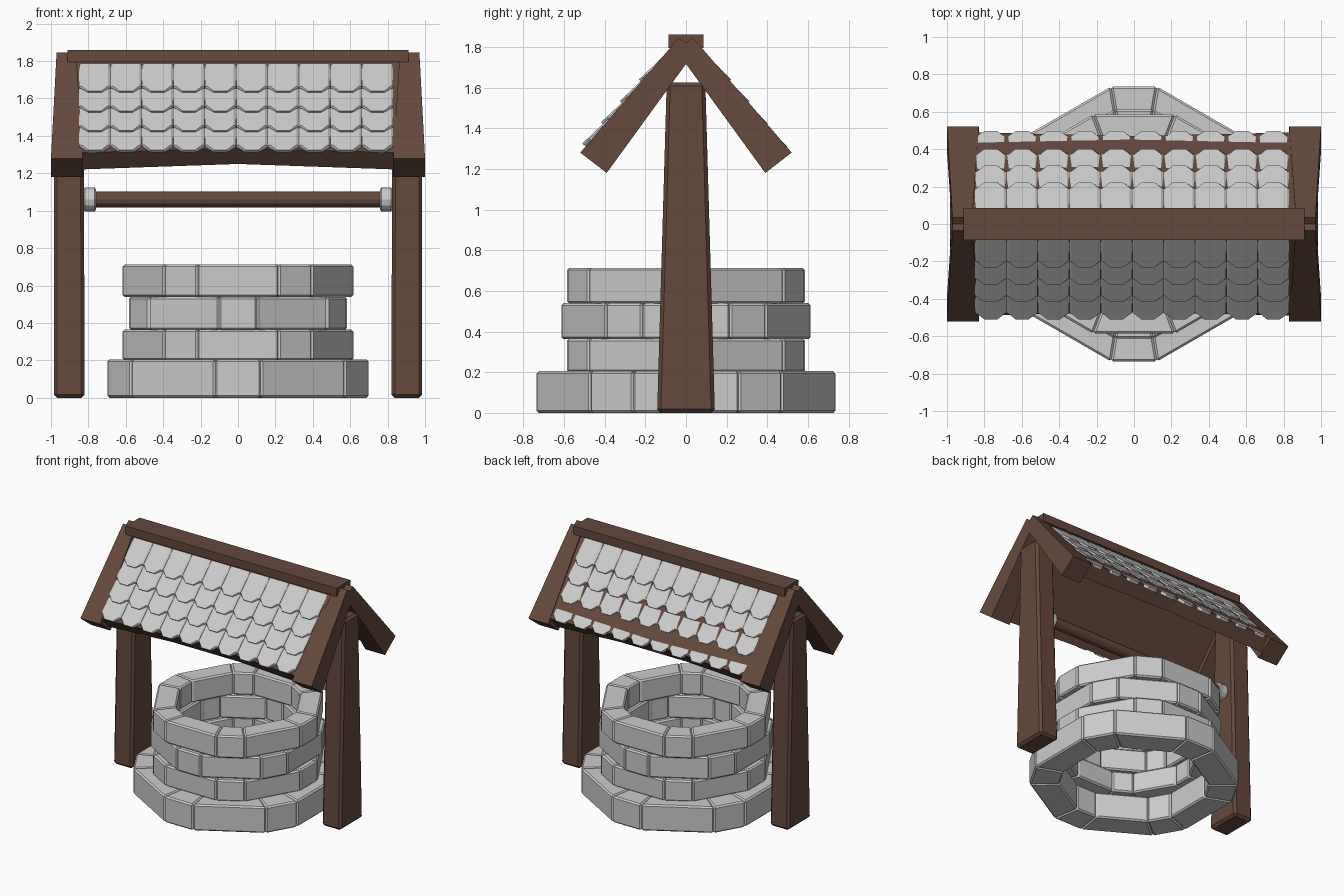
import bpy, bmesh
from math import sin, cos, radians, pi
from mathutils import Vector

if "Cube" in bpy.data.objects:
    bpy.data.objects.remove(bpy.data.objects["Cube"])

wood = bpy.data.materials.new("brown_wood")
wood.diffuse_color = (0.13, 0.065, 0.045, 1)
wood.use_nodes = True
wood.node_tree.nodes["Principled BSDF"].inputs["Base Color"].default_value = wood.diffuse_color


def loft(bm, loops):
    """Closed solid through matching loops of 3D points."""
    rings = [[bm.verts.new(p) for p in lp] for lp in loops]
    n = len(rings[0])
    for a, b in zip(rings, rings[1:]):
        for i in range(n):
            j = (i + 1) % n
            bm.faces.new((a[i], a[j], b[j], b[i]))
    bm.faces.new(rings[0][::-1])
    bm.faces.new(rings[-1])


def make(name, solids, bevel=0, mat=None):
    """One object from a list of lofted solids."""
    bm = bmesh.new()
    for s in solids:
        loft(bm, s)
    bmesh.ops.recalc_face_normals(bm, faces=bm.faces)
    me = bpy.data.meshes.new(name)
    bm.to_mesh(me)
    bm.free()
    ob = bpy.data.objects.new(name, me)
    bpy.context.collection.objects.link(ob)
    if mat:
        me.materials.append(mat)
    if bevel:
        m = ob.modifiers.new("bevel", "BEVEL")
        m.width, m.segments = bevel, 1
    return ob


def rect(x0, x1, y, z):
    return [(x0, -y, z), (x1, -y, z), (x1, y, z), (x0, y, z)]


def disc(x, r, z, sides=12):
    return [(x, r * cos(2 * pi * i / sides), z + r * sin(2 * pi * i / sides))
            for i in range(sides)]


# stone rings: alternating narrow and wide blocks, each course turned by 30 degrees
def ring(name, r_in, r_out, z0, z1, turn):
    blocks = []
    for k in range(12):
        half = radians(9.5 if k % 2 == 0 else 20.5)
        c = radians(30 * k + turn)
        lo = [(r * cos(a), r * sin(a)) for r, a in
              ((r_in, c - half), (r_out, c - half), (r_out, c + half), (r_in, c + half))]
        blocks.append([[(x, y, z) for x, y in lo] for z in (z0, z1)])
    make(name, blocks, 0.011)


ring("base_stones", 0.53, 0.745, 0.0, 0.205, 30)
ring("lower_stones", 0.455, 0.625, 0.2, 0.365, 0)
ring("middle_stones", 0.455, 0.622, 0.363, 0.54, 30)
ring("top_stones", 0.455, 0.625, 0.538, 0.713, 0)

# posts, rafters and bar collars at both ends
for s, side in ((-1, "left"), (1, "right")):
    make(side + "_post", [[rect(s * 0.82, s * 0.985, 0.142, 0),
                           rect(s * 0.825, s * 0.985, 0.095, 1.625)]], 0.018, wood)
    rafters = []
    for f in (-1, 1):
        low = [(0.52, 1.28), (0.39, 1.18)]
        top = [(0.035, 1.845), (-0.05, 1.785)]
        rafters.append([
            [(s * x, f * y, z) for x, (y, z) in
             ((xa, e[0]), (xb, e[0]), (xb, e[1]), (xa, e[1]))]
            for e, xa, xb in ((low, 0.83, 1.0), (top, 0.865, 0.97))])
    make(side + "_rafters", rafters, 0, wood)
    make(side + "_collar", [[disc(s * 0.76, 0.063, 1.06), disc(s * 0.825, 0.063, 1.06)]], 0.006)

# winding bar and ridge beam
make("winding_bar", [[disc(-0.78, 0.042, 1.06), disc(0.78, 0.042, 1.06)]], 0, wood)
make("ridge_beam", [[rect(-0.912, 0.912, 0.086, 1.795), rect(-0.912, 0.912, 0.086, 1.86)]], 0, wood)

# roof boards, a little shorter in the middle
boards = []
for f in (-1, 1):
    boards.append([[(x, f * (0.06), 1.80), (x, f * (0.49 - 0.02 * m), 1.31 + 0.025 * m),
                    (x, f * (0.415 - 0.02 * m), 1.22 + 0.03 * m), (x, f * 0.01, 1.755)]
                   for x, m in ((-0.86, 0), (0, 1), (0.86, 0))])
make("roof_boards", boards, 0, wood)

# overlapping tiles with clipped lower corners
COLS, W = 10, 0.168
for f, name, top, low in ((-1, "front_tiles", (0.09, 1.80), (0.51, 1.325)),
                          (1, "back_tiles", (0.085, 1.805), (0.497, 1.31))):
    top, low = Vector((0, f * top[0], top[1])), Vector((0, f * low[0], low[1]))
    total = (low - top).length
    d = (low - top) / total
    n = Vector((0, f * -d.z, f * d.y))
    tiles = []
    for row, end in enumerate((0.215, 0.355, 0.495, total)):
        start = max(0, end - 0.21)
        L = end - start
        for c in range(COLS):
            cx = -0.85 + W * (c + 0.5)
            h = W / 2 - 0.001
            loops = []
            for lift, inset in ((-0.022, 0), (-0.008, 0), (0.0, 0.012)):
                shape = [(-h + inset, 0), (h - inset, 0), (h - inset, L - 0.04),
                         (h * 0.42, L), (-h * 0.42, L), (-h + inset, L - 0.04)]
                loops.append([Vector((cx + u, 0, 0)) + top + d * (start + v)
                              + n * (lift + 0.018 * (v / L - 1)) for u, v in shape])
            tiles.append(loops)
    make(name, tiles)
